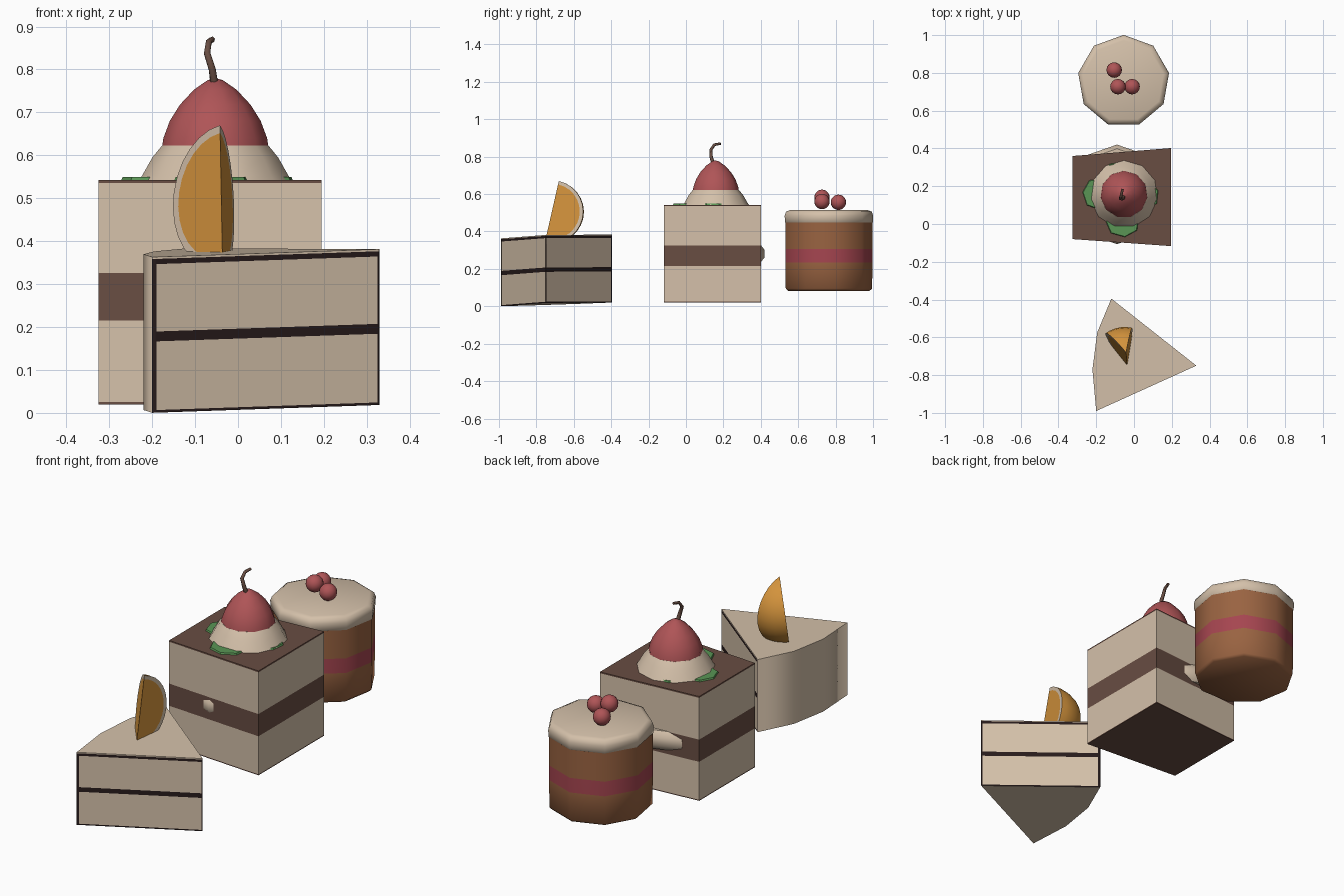
import bpy, bmesh, math
from mathutils import Vector

if "Cube" in bpy.data.objects:
    bpy.data.objects.remove(bpy.data.objects["Cube"])


def material(name, rgb):
    m = bpy.data.materials.new(name)
    m.diffuse_color = (*rgb, 1)
    m.use_nodes = True
    m.node_tree.nodes["Principled BSDF"].inputs["Base Color"].default_value = m.diffuse_color
    return m


CREAM = material("cream", (0.66, 0.53, 0.40))
BROWN = material("chocolate_brown", (0.14, 0.075, 0.055))
DARK = material("dark_chocolate", (0.02, 0.011, 0.011))
ORANGE = material("orange", (0.65, 0.29, 0.045))
RED = material("berry_red", (0.43, 0.09, 0.095))
GREEN = material("leaf_green", (0.10, 0.30, 0.09))
SPONGE = material("sponge_tan", (0.32, 0.125, 0.053))
PINK = material("jam_pink", (0.38, 0.06, 0.08))


def finish(name, bm, mats, angle=None):
    """Make an object; with an angle, shade smooth below that angle."""
    bmesh.ops.remove_doubles(bm, verts=bm.verts, dist=1e-5)
    bmesh.ops.recalc_face_normals(bm, faces=bm.faces)
    me = bpy.data.meshes.new(name)
    bm.to_mesh(me)
    bm.free()
    for m in mats:
        me.materials.append(m)
    if angle:
        me.shade_smooth()
        me.set_sharp_from_angle(angle=math.radians(angle))
    ob = bpy.data.objects.new(name, me)
    bpy.context.collection.objects.link(ob)
    return ob


def loft(name, rings, mats, rule=lambda band, seg: 0, caps=(0, 0), angle=None, smooth=False):
    """Skin closed rings from bottom to top, colouring walls by rule(band, segment)."""
    bm = bmesh.new()
    vs = [[bm.verts.new(p) for p in r] for r in rings]
    n = len(vs[0])
    for b in range(len(vs) - 1):
        for i in range(n):
            j = (i + 1) % n
            f = bm.faces.new((vs[b][i], vs[b][j], vs[b + 1][j], vs[b + 1][i]))
            f.material_index = rule(b, i)
            f.smooth = smooth
    for ring, m in ((vs[0][::-1], caps[0]), (vs[-1], caps[1])):
        bm.faces.new(ring).material_index = m
    return finish(name, bm, mats, angle)


def lathe(cx, cy, profile, n, phase=90, sy=1.0):
    """Rings of n points for a (radius, z) profile."""
    a = [math.radians(phase) + math.tau * i / n for i in range(n)]
    return [[(cx + r * math.cos(t), cy + r * sy * math.sin(t), z) for t in a] for r, z in profile]


# ---------- cake slice (slightly tilted wedge) ----------
fl, tip, bk = Vector((-0.20, -0.99)), Vector((0.33, -0.75)), Vector((-0.12, -0.395))
outline = [fl, fl.lerp(tip, 0.02), fl.lerp(tip, 0.99),
           tip, tip.lerp(bk, 0.01), tip.lerp(bk, 0.98),
           bk, Vector((-0.195, -0.575)), Vector((-0.22, -0.77))]
levels = [0, 0.006, 0.166, 0.189, 0.346, 0.358, 0.363]


def tilt(p):
    return 0.035 + 0.0204 * p.x + 0.031 * p.y


def slice_rule(band, seg):
    if seg > 5 or band == 5:
        return 0
    return 1 if band in (0, 2, 4) or seg in (0, 2, 3, 5) else 0


loft("cake_slice", [[(p.x, p.y, z + tilt(p)) for p in outline] for z in levels],
     [CREAM, DARK], slice_rule, smooth=True)

# ---------- orange segment stuck in the slice ----------
c = Vector((-0.039, -0.717, 0.507))
axis = Vector((-0.003, 0.037, 0.163))
dir_a, dir_b = Vector((0.03, 0.162, -0.037)), Vector((-0.113, 0.135, -0.03))
N, M = 14, 5


def arc(d, k=1.0):
    return [c + k * (axis * math.cos(math.pi * j / N) + d * math.sin(math.pi * j / N))
            for j in range(N + 1)]


bm = bmesh.new()


def strip(p, q, mat):
    for j in range(N):
        pts = []
        for v in (p[j], p[j + 1], q[j + 1], q[j]):
            if all((v - w).length > 1e-6 for w in pts):
                pts.append(v)
        bm.faces.new([bm.verts.new(v) for v in pts]).material_index = mat


dirs = []
for i in range(M + 1):
    d = dir_a.lerp(dir_b, i / M)
    dirs.append(d.normalized() * (0.17 + 0.008 * i / M))
for d0, d1 in zip(dirs, dirs[1:]):
    strip(arc(d0), arc(d1), 0)                      # peel
for d in (dirs[0], dirs[-1]):
    strip(arc(d), arc(d, 0.89), 1)                  # pith rim
    bm.faces.new([bm.verts.new(v) for v in arc(d, 0.89)]).material_index = 0
finish("orange_segment", bm, [ORANGE, CREAM], 40)

# ---------- square layered cake ----------
square = [(-0.325, -0.08), (0.195, -0.117), (0.195, 0.402), (-0.325, 0.36)]
loft("square_cake", [[(x, y, z) for x, y in square] for z in (0.02, 0.025, 0.215, 0.326, 0.535, 0.542)],
     [CREAM, BROWN], lambda b, s: 1 if b in (0, 2, 4) else 0, caps=(1, 1))

# Filling disc poking out of the sides
loft("filling_disc", lathe(-0.09, 0.157, [(0.225, 0.235), (0.245, 0.262), (0.245, 0.302), (0.225, 0.328)],
                           10, 90, 1.075), [CREAM], angle=40)

# Leaves under the cream
for i, (x, y, rx, ry) in enumerate([(-0.195, 0.16, 0.078, 0.085), (-0.06, 0.005, 0.09, 0.075),
                                    (0.055, 0.15, 0.078, 0.08), (-0.08, 0.26, 0.09, 0.07)]):
    loft(f"leaf_{i + 1}", lathe(x, y, [(rx, 0.541), (rx * 0.95, 0.549)], 7, 20, ry / rx), [GREEN])

# Cream mound and red fruit
loft("cream_mound", lathe(-0.053, 0.157, [(0.18, 0.541), (0.172, 0.553), (0.148, 0.595), (0.125, 0.623)], 11),
     [CREAM], angle=50)
loft("red_fruit", lathe(-0.053, 0.157, [(0.126, 0.615), (0.122, 0.64), (0.107, 0.68), (0.083, 0.718),
                                        (0.05, 0.753), (0.018, 0.775), (0.004, 0.779)], 11),
     [RED], angle=50)

# Stem
cu = bpy.data.curves.new("stem_path", "CURVE")
cu.dimensions = "3D"
cu.bevel_depth = 0.01
cu.bevel_resolution = 1
cu.use_fill_caps = True
path = [(-0.055, 0.145, 0.765), (-0.06, 0.134, 0.80), (-0.072, 0.134, 0.838),
        (-0.068, 0.152, 0.864), (-0.06, 0.185, 0.870)]
sp = cu.splines.new("POLY")
sp.points.add(len(path) - 1)
for i, (p, co) in enumerate(zip(sp.points, path)):
    p.co = (*co, 1)
    p.radius = 1.0 - 0.08 * i
cu.materials.append(BROWN)
bpy.context.collection.objects.link(bpy.data.objects.new("fruit_stem", cu))

# ---------- round cake ----------
CX, CY = -0.055, 0.757
loft("round_cake", lathe(CX, CY, [(0.225, 0.083), (0.238, 0.095), (0.24, 0.233), (0.24, 0.306), (0.24, 0.45)], 9),
     [SPONGE, PINK], lambda b, s: 1 if b == 2 else 0, angle=50)
loft("cream_topping", lathe(CX, CY, [(0.232, 0.44), (0.243, 0.45), (0.244, 0.485), (0.236, 0.506), (0.215, 0.514)], 9),
     [CREAM], angle=50)

# Berries
for i, co in enumerate([(-0.105, 0.815, 0.556), (-0.085, 0.727, 0.583), (-0.01, 0.727, 0.56)]):
    bm = bmesh.new()
    bmesh.ops.create_uvsphere(bm, u_segments=16, v_segments=10, radius=0.041)
    bmesh.ops.translate(bm, verts=bm.verts, vec=co)
    finish(f"berry_{i + 1}", bm, [RED], 60)
